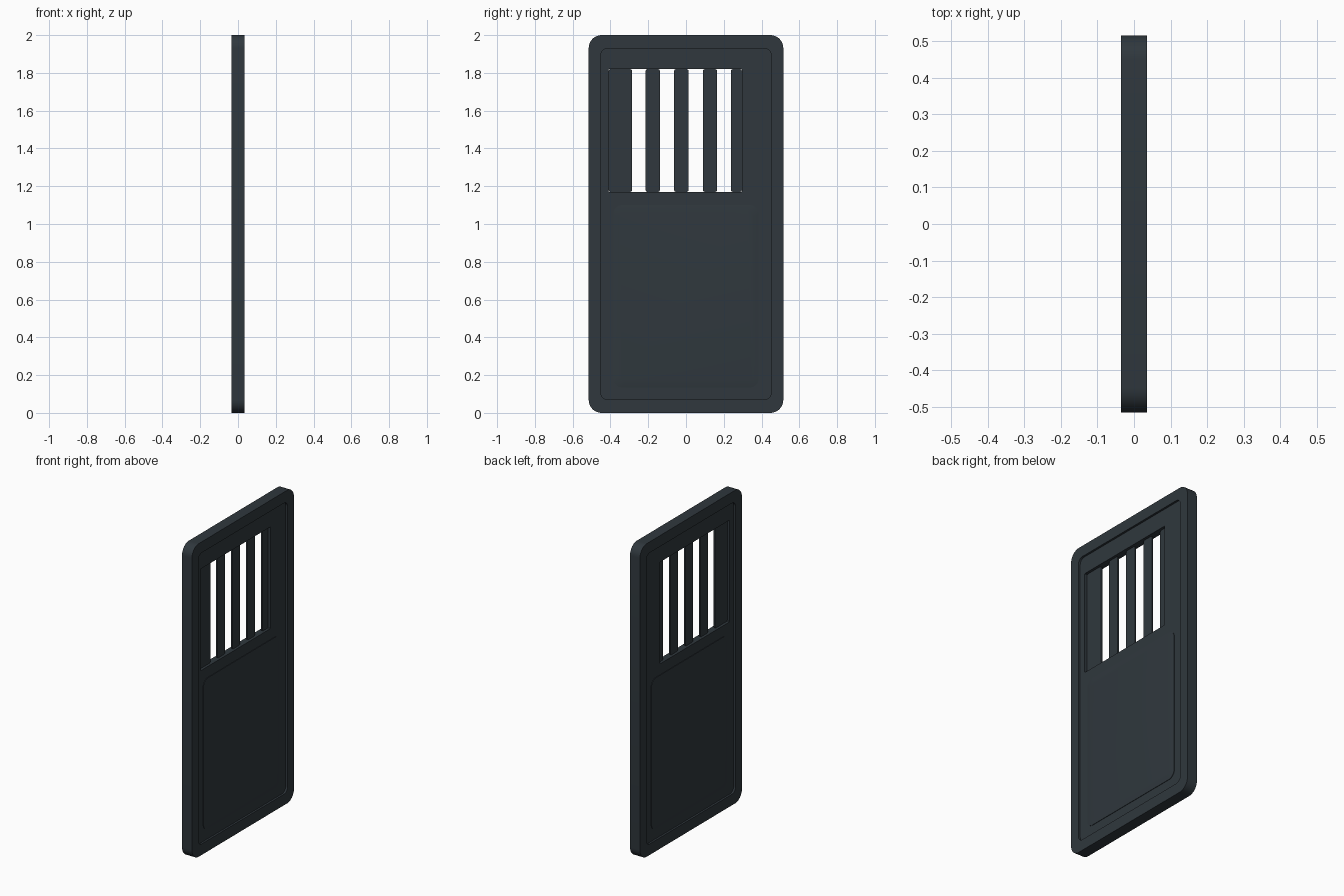
import bpy, bmesh, math

if "Cube" in bpy.data.objects:
    bpy.data.objects.remove(bpy.data.objects["Cube"])

mat = bpy.data.materials.new("dark slate")
mat.diffuse_color = (0.029, 0.039, 0.047, 1)
mat.use_nodes = True
mat.node_tree.nodes["Principled BSDF"].inputs["Base Color"].default_value = mat.diffuse_color


def rounded(x, y0, y1, z0, z1, r, seg=8):
    """Rounded rectangle outline in the plane at depth x."""
    pts = []
    corners = ((y1 - r, z1 - r), (y0 + r, z1 - r), (y0 + r, z0 + r), (y1 - r, z0 + r))
    for q, (cy, cz) in enumerate(corners):
        for i in range(seg + 1):
            a = math.pi / 2 * (q + i / seg)
            pts.append((x, cy + r * math.cos(a), cz + r * math.sin(a)))
    return pts


def loft(name, rings):
    """Bridge a list of outlines and cap both ends."""
    bm = bmesh.new()
    loops = [[bm.verts.new(p) for p in ring] for ring in rings]
    n = len(loops[0])
    for a, b in zip(loops, loops[1:]):
        for i in range(n):
            j = (i + 1) % n
            bm.faces.new((a[i], a[j], b[j], b[i]))
    bm.faces.new(loops[0][::-1])
    bm.faces.new(loops[-1])
    bmesh.ops.recalc_face_normals(bm, faces=bm.faces[:])
    me = bpy.data.meshes.new(name)
    bm.to_mesh(me)
    bm.free()
    me.materials.append(mat)
    ob = bpy.data.objects.new(name, me)
    bpy.context.collection.objects.link(ob)
    return ob


T, F = 0.035, 0.022   # half depth of the rim and of the recessed field
outer = (-0.515, 0.515, 0.0, 2.0, 0.068)
inner = (-0.45, 0.45, 0.07, 1.93, 0.035)

# door slab: raised rim around a recessed field on both sides
door = loft("door_slab", [rounded(-F, *inner), rounded(-T, *inner),
                          rounded(-T, *outer), rounded(T, *outer),
                          rounded(T, *inner), rounded(F, *inner)])

# barred window opening
cutter = loft("window_cutter", [rounded(x, -0.41, 0.296, 1.17, 1.82, 0.002, 1)
                                for x in (-0.1, 0.1)])
mod = door.modifiers.new("window", 'BOOLEAN')
mod.operation = 'DIFFERENCE'
mod.solver = 'EXACT'
mod.object = cutter
bpy.context.view_layer.objects.active = door
door.select_set(True)
bpy.ops.object.modifier_apply(modifier=mod.name)
bpy.data.objects.remove(cutter)

# thin upright bars, the end ones meeting the opening's sides
spans = [(-0.41, -0.286), (-0.214, -0.138), (-0.063, 0.013), (0.09, 0.164), (0.238, 0.296)]
for i, (a, b) in enumerate(spans):
    loft(f"window_bar_{i + 1}", [rounded(x, a, b, 1.17, 1.82, 0.01, 3)
                                 for x in (-0.005, 0.005)])

# raised lower panel with a sloped border, on both faces
for side, s in (("right", 1), ("left", -1)):
    loft(f"lower_panel_{side}", [
        rounded(s * (F - 0.005), -0.384, 0.384, 0.135, 1.10, 0.045),
        rounded(s * (F + 0.003), -0.384, 0.384, 0.135, 1.10, 0.045),
        rounded(s * (F + 0.007), -0.355, 0.355, 0.165, 1.07, 0.035)])

# smooth the rounded corners, keep edges crisp
bpy.ops.object.select_all(action='DESELECT')
for ob in bpy.data.objects:
    ob.select_set(True)
bpy.context.view_layer.objects.active = door
bpy.ops.object.shade_smooth_by_angle(angle=math.radians(30))
